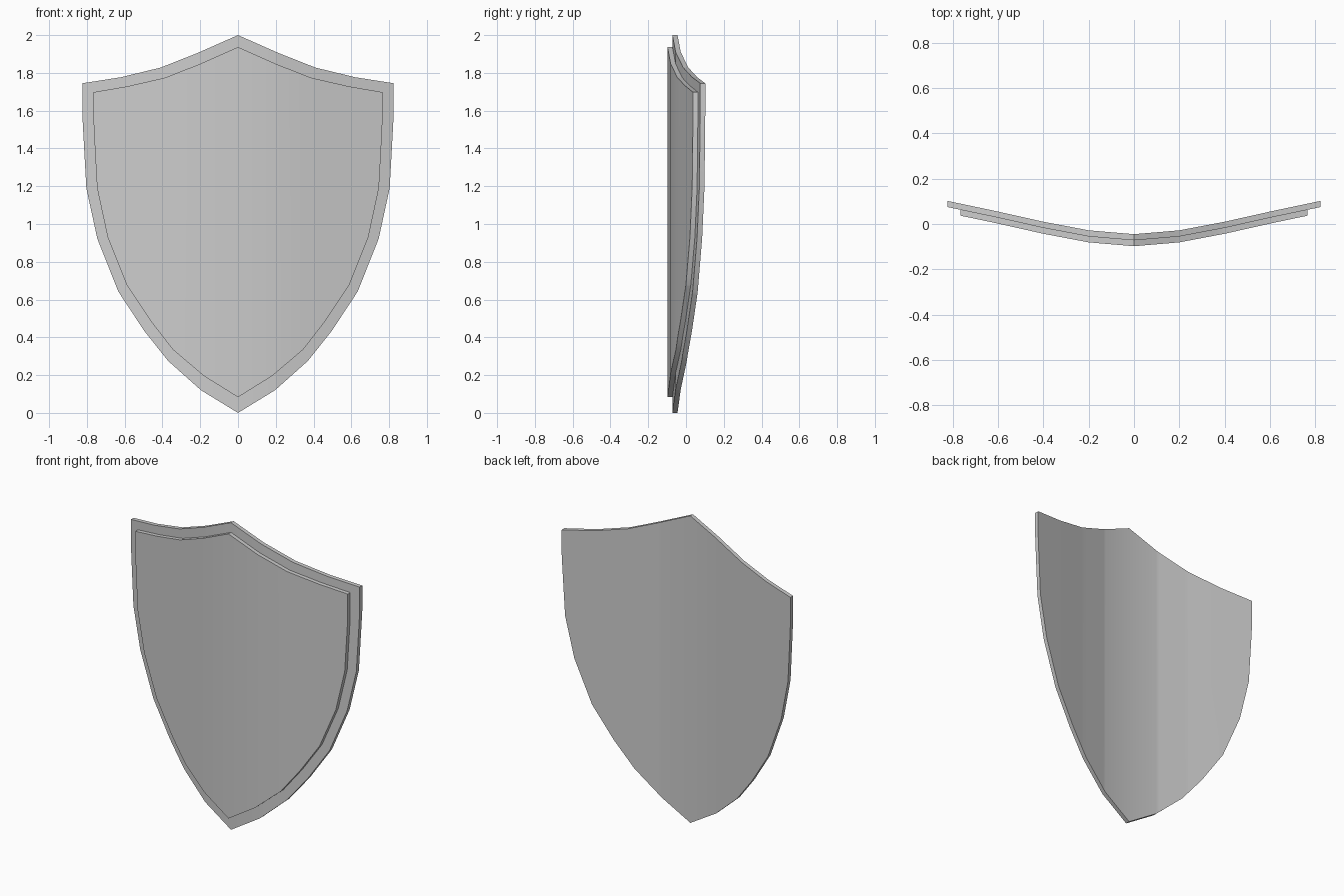
import bpy, bmesh, math

if "Cube" in bpy.data.objects:
    bpy.data.objects.remove(bpy.data.objects["Cube"])

# Bend of the shield: y of the back plate's rear surface against |x|
BEND = [(0, -0.045), (0.2, -0.028), (0.4, 0.010), (0.61, 0.057), (0.824, 0.102)]

# Half outlines (x, z): upper edge and lower edge, from centre to side
RIM_TOP = [(0, 2.0), (0.215, 1.905), (0.41, 1.828), (0.62, 1.777), (0.824, 1.745)]
RIM_LOW = [(0, 0.0), (0.196, 0.12), (0.37, 0.275), (0.497, 0.435), (0.634, 0.643),
           (0.745, 0.923), (0.803, 1.19), (0.82, 1.50), (0.824, 1.58)]
FACE_TOP = [(0, 1.937), (0.195, 1.85), (0.385, 1.775), (0.585, 1.729), (0.765, 1.698)]
FACE_LOW = [(0, 0.083), (0.18, 0.195), (0.345, 0.335), (0.465, 0.49), (0.588, 0.675),
            (0.69, 0.93), (0.746, 1.19), (0.762, 1.48), (0.765, 1.56)]


def lerp(points, x):
    for (x0, v0), (x1, v1) in zip(points, points[1:]):
        if x <= x1:
            return v0 + (v1 - v0) * (x - x0) / (x1 - x0)
    return points[-1][1]


def plate(name, top, low, front, back):
    """Bent plate built from vertical strips between two edge profiles."""
    width = top[-1][0]
    half = sorted({p[0] for p in top + low} | {p[0] for p in BEND if p[0] < width})
    xs = [-x for x in reversed(half[1:])] + half
    bm = bmesh.new()
    cols = []
    for x in xs:
        a = abs(x)
        y, zt, zl = lerp(BEND, a), lerp(top, a), lerp(low, a)
        cols.append([bm.verts.new(c) for c in (
            (x, y + front, zl), (x, y + front, zt), (x, y + back, zt), (x, y + back, zl))])
    for a, b in zip(cols, cols[1:]):
        for i in range(4):
            j = (i + 1) % 4
            bm.faces.new((a[i], b[i], b[j], a[j]))
    bm.faces.new(cols[0])
    bm.faces.new(cols[-1][::-1])
    bmesh.ops.recalc_face_normals(bm, faces=bm.faces)
    mesh = bpy.data.meshes.new(name)
    bm.to_mesh(mesh)
    bm.free()
    obj = bpy.data.objects.new(name, mesh)
    bpy.context.collection.objects.link(obj)
    bpy.ops.object.select_all(action='DESELECT')
    obj.select_set(True)
    bpy.context.view_layer.objects.active = obj
    bpy.ops.object.shade_smooth_by_angle(angle=math.radians(30))
    return obj


# Larger back plate forming the visible rim
plate("shield_back_plate", RIM_TOP, RIM_LOW, -0.027, 0)
# Smaller raised plate on the front
plate("shield_front_plate", FACE_TOP, FACE_LOW, -0.053, -0.027)
